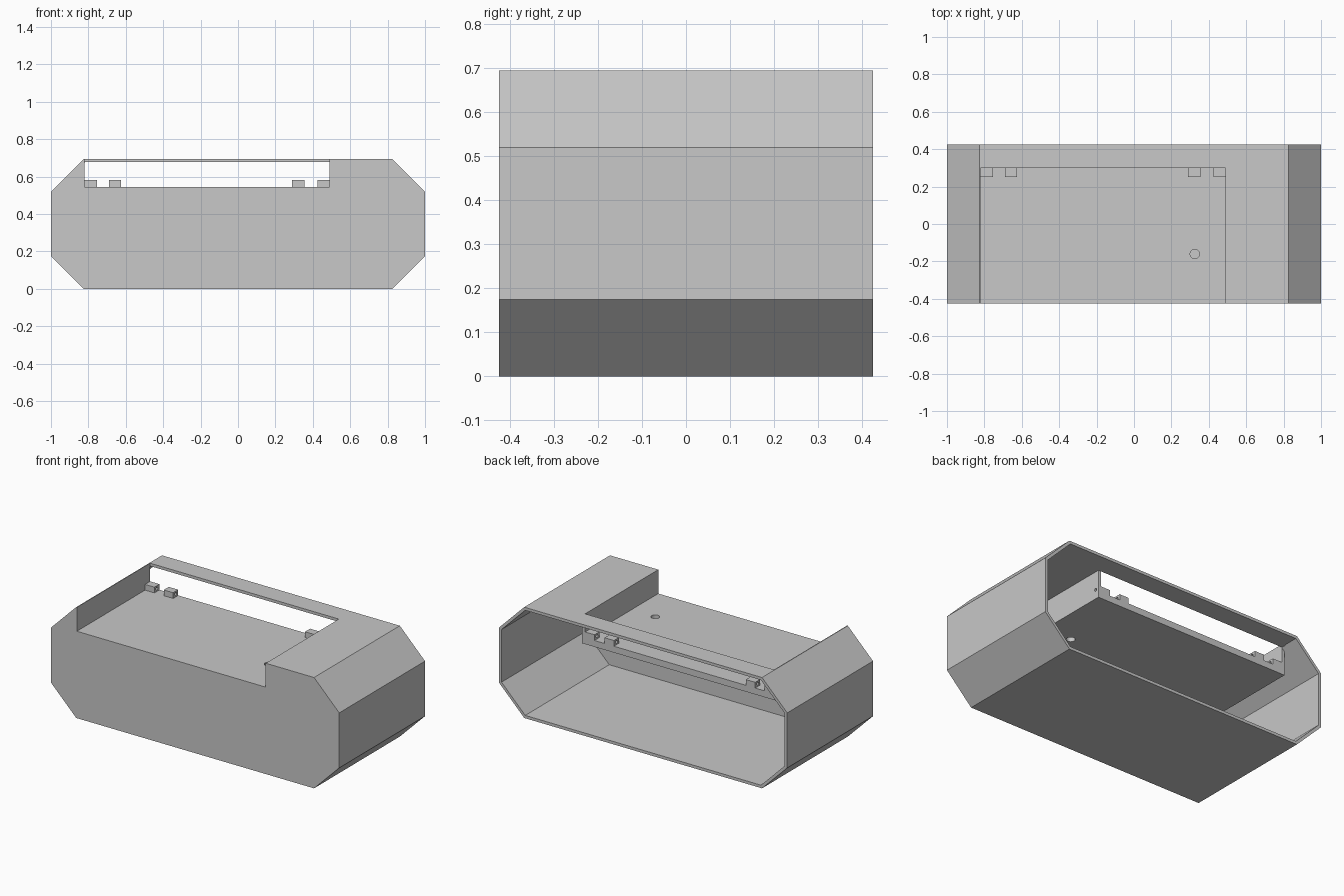
import bpy, math
from mathutils import Matrix

cube = bpy.data.objects.get("Cube")
if cube:
    bpy.data.objects.remove(cube, do_unlink=True)

grey = bpy.data.materials.new("light_grey")
grey.use_nodes = True
grey.diffuse_color = (0.58, 0.58, 0.58, 1)
grey.node_tree.nodes["Principled BSDF"].inputs["Base Color"].default_value = grey.diffuse_color

W, D, H, C = 1.0, 0.425, 0.695, 0.175   # half width, half depth, height, chamfer
T = 0.018                               # wall thickness
X0, X1, BACK, FLOOR = -0.82, 0.49, 0.30, 0.545   # tray recess


def prism(name, profile, y0, y1):
    """Extrude an x-z outline from y0 to y1."""
    n = len(profile)
    verts = [(x, y, z) for y in (y0, y1) for x, z in profile]
    faces = [tuple(range(n)), tuple(range(2 * n - 1, n - 1, -1))]
    faces += [(i, i + n, (i + 1) % n + n, (i + 1) % n) for i in range(n)]
    mesh = bpy.data.meshes.new(name)
    mesh.from_pydata(verts, [], faces)
    mesh.materials.append(grey)
    obj = bpy.data.objects.new(name, mesh)
    bpy.context.collection.objects.link(obj)
    return obj


def box(name, x0, x1, y0, y1, z0, z1):
    return prism(name, [(x0, z0), (x1, z0), (x1, z1), (x0, z1)], y0, y1)


def octagon(inset):
    """Chamfered rectangle, moved inwards evenly by inset."""
    w, lo, hi = W - inset, inset, H - inset
    c = C - inset * (2 - math.sqrt(2))
    return [(-w + c, lo), (w - c, lo), (w, lo + c), (w, hi - c),
            (w - c, hi), (-w + c, hi), (-w, hi - c), (-w, lo + c)]


def rod(name, radius, length, place, along_x=False):
    bpy.ops.mesh.primitive_cylinder_add(vertices=24, radius=radius, depth=length)
    obj = bpy.context.object
    obj.name = name
    turn = Matrix.Rotation(math.pi / 2, 4, 'Y') if along_x else Matrix()
    obj.data.transform(Matrix.Translation(place) @ turn)
    obj.data.materials.append(grey)
    return obj


def cut(target, cutter):
    """Subtract the cutter and discard it."""
    mod = target.modifiers.new("cut", 'BOOLEAN')
    mod.operation, mod.solver, mod.object = 'DIFFERENCE', 'EXACT', cutter
    bpy.context.view_layer.objects.active = target
    bpy.ops.object.modifier_apply(modifier=mod.name)
    bpy.data.objects.remove(cutter, do_unlink=True)


# Hollow, open at the back, leaving material around the tray
cavity = prism("cavity", octagon(T), -D + T, D + 0.2)
cut(cavity, box("tray_block", X0 - 0.02, X1 + 0.02, -1, BACK, FLOOR - 0.04, 1))

# Casing with the tray recess, its rear slot and the cable hole
casing = prism("casing", octagon(0), -D, D)
cut(casing, cavity)
cut(casing, box("recess", X0, X1, -1, BACK, FLOOR, 1))
cut(casing, box("rear_slot", X0, X1, BACK - 0.02, BACK + 0.03, FLOOR, H - T))
cut(casing, rod("cable_hole", 0.025, 0.2, (0.325, -0.16, FLOOR)))

# Pin hole through the tray wall
PIN = (BACK - 0.025, FLOOR + 0.018)
cut(casing, rod("pin_hole", 0.009, 0.1, (X1, *PIN), True))

# Hinge lugs along the rear edge of the tray
for i, (a, b) in enumerate([(X0, -0.755), (-0.69, -0.625), (0.29, 0.355), (0.425, X1)]):
    lug = box(f"hinge_lug_{i + 1}", a, b, BACK - 0.05, BACK, FLOOR, FLOOR + 0.036)
    cut(lug, rod("lug_hole", 0.009, 0.2, ((a + b) / 2, *PIN), True))
